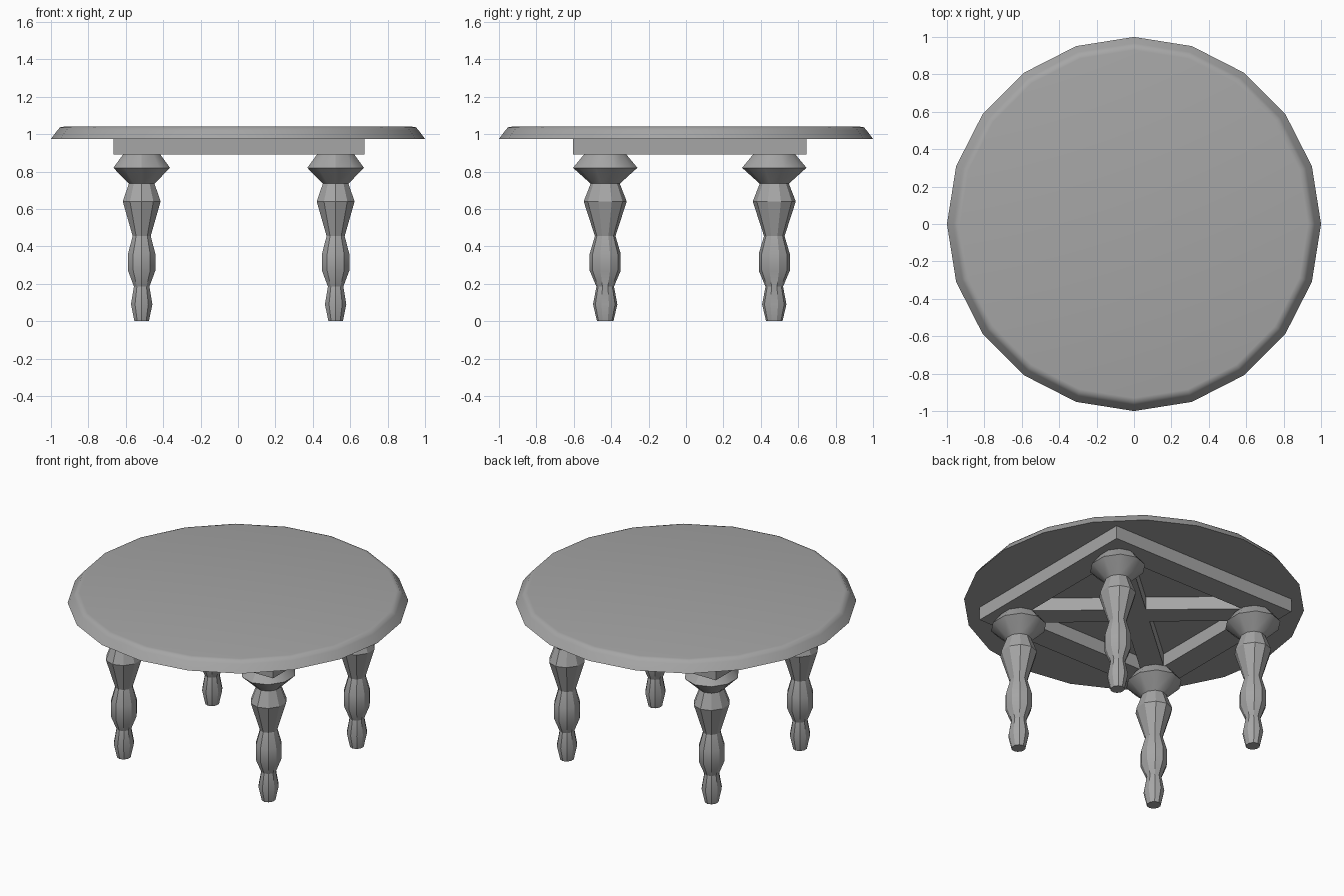
import bpy, bmesh, math
from mathutils import Matrix

if "Cube" in bpy.data.objects:
    bpy.data.objects.remove(bpy.data.objects["Cube"], do_unlink=True)

grey = bpy.data.materials.new("plain grey")
grey.use_nodes = True
colour = (0.38, 0.38, 0.38, 1)
grey.diffuse_color = colour
grey.node_tree.nodes["Principled BSDF"].inputs["Base Color"].default_value = colour


def add_object(name, bm, smooth=None):
    bmesh.ops.recalc_face_normals(bm, faces=bm.faces)
    mesh = bpy.data.meshes.new(name)
    bm.to_mesh(mesh)
    bm.free()
    mesh.materials.append(grey)
    obj = bpy.data.objects.new(name, mesh)
    bpy.context.collection.objects.link(obj)
    if smooth:
        bpy.ops.object.select_all(action='DESELECT')
        obj.select_set(True)
        bpy.context.view_layer.objects.active = obj
        bpy.ops.object.shade_smooth_by_angle(angle=math.radians(smooth))
    return obj


def turned(name, profile, sides, smooth, x_scale=1, centre=(0, 0)):
    """Stack rings of (radius, height), with a corner on the y axis."""
    bm = bmesh.new()
    rings = []
    for r, z in profile:
        angles = [math.pi / 2 + math.tau * i / sides for i in range(sides)]
        rings.append([bm.verts.new((centre[0] + x_scale * r * math.cos(a),
                                    centre[1] + r * math.sin(a), z)) for a in angles])
    for low, high in zip(rings, rings[1:]):
        for i in range(sides):
            j = (i + 1) % sides
            bm.faces.new((low[i], low[j], high[j], high[i]))
    bm.faces.new(rings[0][::-1])
    bm.faces.new(rings[-1])
    return add_object(name, bm, smooth)


def bar(name, start, end, width, bottom, top):
    """Straight rectangular bar between two plan points."""
    dx, dy = end[0] - start[0], end[1] - start[1]
    bm = bmesh.new()
    place = Matrix.Translation(((start[0] + end[0]) / 2, (start[1] + end[1]) / 2, (bottom + top) / 2))
    turn = Matrix.Rotation(math.atan2(dy, dx), 4, 'Z')
    size = Matrix.Diagonal((math.hypot(dx, dy), width, top - bottom, 1))
    bmesh.ops.create_cube(bm, size=1, matrix=place @ turn @ size)
    return add_object(name, bm)


# Round top with a softened, sloping rim
turned("table_top", [(1, 0.975), (0.966, 1.02), (0.952, 1.036), (0.93, 1.04)], 20, 40)

# Rectangular apron under the top
left, right, front, back = 0.675, -0.665, -0.605, 0.645
w, low, high = 0.16, 0.89, 0.98
for name, y in (("front_apron", front + w / 2), ("back_apron", back - w / 2)):
    bar(name, (right, y), (left, y), w, low, high)
for name, x in (("right_apron", right + w / 2), ("left_apron", left - w / 2)):
    bar(name, (x, front + w), (x, back - w), w, low, high)

# Turned legs near the apron corners
leg_profile = [(0.044, 0), (0.065, 0.09), (0.047, 0.185), (0.083, 0.27), (0.083, 0.36),
               (0.055, 0.455), (0.115, 0.64), (0.078, 0.735), (0.172, 0.82), (0.11, 0.895)]
legs = {"front_right": (-0.515, -0.432), "front_left": (0.522, -0.432),
        "back_right": (-0.515, 0.472), "back_left": (0.522, 0.472)}
for name, centre in legs.items():
    turned(name + "_leg", leg_profile, 10, 30, 0.925, centre)

# Crossed braces between opposite legs
bar("brace_one", legs["front_right"], legs["back_left"], 0.14, low + 0.001, high)
bar("brace_two", legs["front_left"], legs["back_right"], 0.14, low + 0.001, high)
